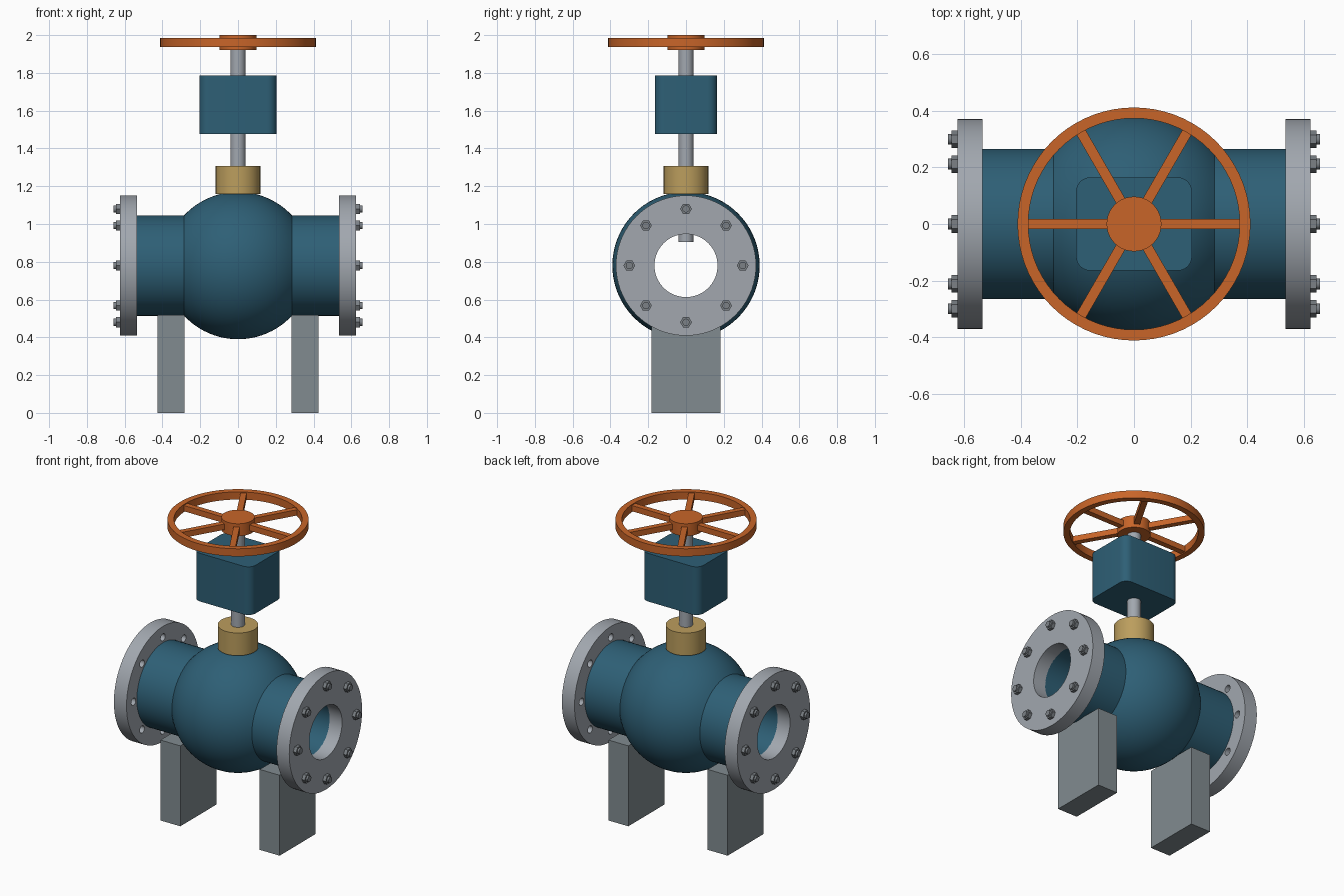
import bpy, bmesh
from math import cos, sin, pi, sqrt, asin
from mathutils import Matrix

if "Cube" in bpy.data.objects:
    bpy.data.objects.remove(bpy.data.objects["Cube"])

AXIS_Z = 0.78          # height of the pipe centreline


def material(name, rgb):
    m = bpy.data.materials.new(name)
    m.diffuse_color = (*rgb, 1)
    m.use_nodes = True
    m.node_tree.nodes["Principled BSDF"].inputs["Base Color"].default_value = m.diffuse_color
    return m


BLUE = material("blue paint", (0.027, 0.115, 0.18))
ORANGE = material("orange paint", (0.58, 0.13, 0.022))
BRASS = material("brass", (0.5, 0.34, 0.11))
STEEL = material("steel", (0.36, 0.39, 0.43))
LEG_GREY = material("leg grey", (0.22, 0.26, 0.28))
BOLT_GREY = material("bolt grey", (0.2, 0.22, 0.24))


def finish(name, bm, mat, angle=35):
    bmesh.ops.remove_doubles(bm, verts=bm.verts, dist=1e-5)
    bmesh.ops.recalc_face_normals(bm, faces=bm.faces)
    me = bpy.data.meshes.new(name)
    bm.to_mesh(me)
    bm.free()
    ob = bpy.data.objects.new(name, me)
    bpy.context.collection.objects.link(ob)
    if mat:
        me.materials.append(mat)
    smooth(ob, angle)
    return ob


def smooth(ob, angle=35):
    bpy.ops.object.select_all(action='DESELECT')
    ob.select_set(True)
    bpy.context.view_layer.objects.active = ob
    bpy.ops.object.shade_smooth_by_angle(angle=angle * pi / 180)


def lathe(bm, profile, n=64, axis='Z', origin=(0, 0, 0), closed=False):
    """Spin (radius, height) points about an axis through origin."""
    ox, oy, oz = origin
    rings = []
    for r, h in profile:
        ring = []
        for i in range(n):
            a, b = r * cos(2 * pi * i / n), r * sin(2 * pi * i / n)
            p = (a, b, h) if axis == 'Z' else (h, a, b)
            ring.append(bm.verts.new((p[0] + ox, p[1] + oy, p[2] + oz)))
        rings.append(ring)
    pairs = list(zip(rings, rings[1:]))
    if closed:
        pairs.append((rings[-1], rings[0]))
    for p, q in pairs:
        for i in range(n):
            j = (i + 1) % n
            bm.faces.new((p[i], p[j], q[j], q[i]))


def rod(r, a, b):
    return [(0, a), (r, a), (r, b), (0, b)]


def box(bm, lo, hi):
    size = [h - l for l, h in zip(lo, hi)]
    mid = [(h + l) / 2 for l, h in zip(lo, hi)]
    mat = Matrix.Translation(mid) @ Matrix.Diagonal((*size, 1))
    return bmesh.ops.create_cube(bm, size=1, matrix=mat)['verts']


# Valve body: pipe, bulb and bore in one turned profile
R, PIPE, BORE, END = 0.39, 0.266, 0.167, 0.537
t = asin(sqrt(R * R - PIPE * PIPE) / R)
arc = [(R * cos(a), R * sin(a)) for a in (-t + 2 * t * i / 24 for i in range(25))]
bm = bmesh.new()
lathe(bm, [(BORE, -END), (PIPE, -END)] + arc + [(PIPE, END), (BORE, END)],
      72, 'X', (0, 0, AXIS_Z), closed=True)
finish("valve_body", bm, BLUE, 30)

# Flanges with drilled bolt circle, nuts and studs
bolts = [(0.3 * cos(k * pi / 4), 0.3 * sin(k * pi / 4) + AXIS_Z) for k in range(8)]
for side, s in (("left", -1), ("right", 1)):
    bm = bmesh.new()
    a, b = s * 0.535, s * 0.625
    lathe(bm, [(BORE, a), (0.371, a), (0.371, b), (BORE, b)],
          72, 'X', (0, 0, AXIS_Z), closed=True)
    flange = finish(side + "_flange", bm, STEEL)

    bm = bmesh.new()
    for y, z in bolts:
        lathe(bm, rod(0.023, s * 0.5, s * 0.7), 20, 'X', (0, y, z))
    cutter = finish("hole_cutter", bm, None)
    cutter.hide_render = True
    mod = flange.modifiers.new("bolt holes", 'BOOLEAN')
    mod.operation, mod.object, mod.solver = 'DIFFERENCE', cutter, 'EXACT'
    bpy.context.view_layer.objects.active = flange
    bpy.ops.object.modifier_apply(modifier=mod.name)
    bpy.data.objects.remove(cutter)
    smooth(flange)

    bm = bmesh.new()
    for y, z in bolts:
        lathe(bm, rod(0.031, s * 0.624, s * 0.646), 6, 'X', (0, y, z))
        lathe(bm, rod(0.019, s * 0.61, s * 0.658), 16, 'X', (0, y, z))
    finish(side + "_bolts", bm, BOLT_GREY)

# Support legs
for side, s in (("left", -1), ("right", 1)):
    bm = bmesh.new()
    x0, x1 = sorted((s * 0.283, s * 0.425))
    box(bm, (x0, -0.183, 0), (x1, 0.183, 0.518))
    finish(side + "_leg", bm, LEG_GREY)

# Packing gland and stem
bm = bmesh.new()
lathe(bm, rod(0.118, 1.16, 1.306), 48)
finish("packing_gland", bm, BRASS)
bm = bmesh.new()
lathe(bm, rod(0.04, 0.906, 1.95), 32)
finish("stem", bm, STEEL)

# Gearbox with rounded upright edges
bm = bmesh.new()
box(bm, (-0.205, -0.165, 1.476), (0.205, 0.165, 1.786))
upright = [e for e in bm.edges if abs(e.verts[0].co.z - e.verts[1].co.z) > 0.1]
bmesh.ops.bevel(bm, geom=upright, offset=0.05, segments=6, profile=0.5, affect='EDGES')
finish("gearbox", bm, BLUE)

# Handwheel: rim, hub and six spokes
bm = bmesh.new()
lathe(bm, [(0.374, 1.937), (0.412, 1.937), (0.412, 1.986), (0.374, 1.986)], 72, closed=True)
finish("handwheel_rim", bm, ORANGE)
bm = bmesh.new()
lathe(bm, rod(0.097, 1.921, 2.0), 40)
finish("handwheel_hub", bm, ORANGE)
bm = bmesh.new()
for k in range(6):
    verts = box(bm, (0.08, -0.018, 1.943), (0.385, 0.018, 1.98))
    bmesh.ops.rotate(bm, verts=verts, cent=(0, 0, 0), matrix=Matrix.Rotation(k * pi / 3, 3, 'Z'))
finish("handwheel_spokes", bm, ORANGE)
